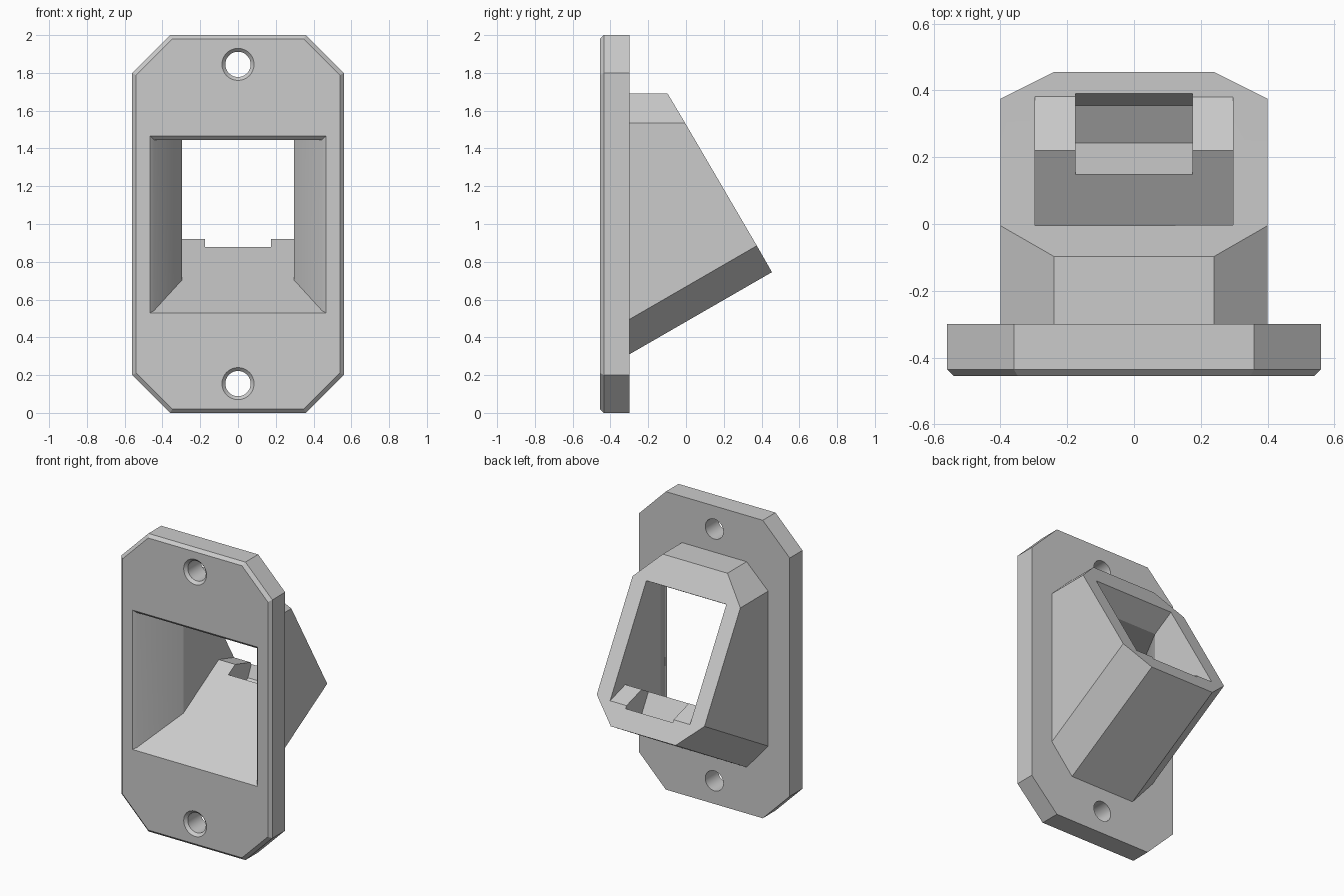
import bpy
import bmesh
from math import cos, sin, pi, tan, radians

default = bpy.data.objects.get("Cube")
if default:
    bpy.data.objects.remove(default, do_unlink=True)

grey = bpy.data.materials.new("light grey plastic")
grey.use_nodes = True
COLOUR = (0.6, 0.6, 0.6, 1)
grey.diffuse_color = COLOUR
grey.node_tree.nodes["Principled BSDF"].inputs["Base Color"].default_value = COLOUR


def loft(name, rings):
    """Closed solid through rings of matching (x, y, z) points."""
    bm = bmesh.new()
    loops = [[bm.verts.new(p) for p in ring] for ring in rings]
    n = len(loops[0])
    for a, b in zip(loops, loops[1:]):
        for i in range(n):
            j = (i + 1) % n
            bm.faces.new((a[i], a[j], b[j], b[i]))
    bm.faces.new(loops[0])
    bm.faces.new(loops[-1])
    bmesh.ops.recalc_face_normals(bm, faces=bm.faces)
    mesh = bpy.data.meshes.new(name)
    bm.to_mesh(mesh)
    bm.free()
    mesh.materials.append(grey)
    obj = bpy.data.objects.new(name, mesh)
    bpy.context.collection.objects.link(obj)
    return obj


def mirrored(half):
    """Mirror right-hand points, listed top to bottom, into a full ring."""
    return half + [(-x, y, z) for x, y, z in reversed(half)]


def octagon(y, w, low, high, cut):
    return mirrored([(w - cut, y, high), (w, y, high - cut),
                     (w, y, low + cut), (w - cut, y, low)])


def rectangle(y, w, low, high):
    return mirrored([(w, y, high), (w, y, low)])


def prism(name, w, profile):
    return loft(name, [[(x, y, z) for y, z in profile] for x in (-w, w)])


def circle(y, r, zc, n=32):
    return [(r * cos(2 * pi * i / n), y, zc + r * sin(2 * pi * i / n)) for i in range(n)]


def combine(target, other, operation):
    mod = target.modifiers.new(operation.title(), "BOOLEAN")
    mod.operation = operation
    mod.solver = "EXACT"
    mod.object = other
    bpy.ops.object.select_all(action="DESELECT")
    bpy.context.view_layer.objects.active = target
    target.select_set(True)
    bpy.ops.object.modifier_apply(modifier=mod.name)
    bpy.data.objects.remove(other, do_unlink=True)


FRONT, BACK = -0.455, -0.30
SLOPE = tan(radians(30))

# Wall plate with cut corners and a bevelled front edge
mount = loft("angled_wall_mount", [
    octagon(FRONT, 0.54, 0.02, 1.98, 0.192),
    octagon(FRONT + 0.02, 0.56, 0, 2, 0.20),
    octagon(BACK, 0.56, 0, 2, 0.20)])

# Housing: level top, sloping underside, tilted rear face
root = BACK - 0.02
drop = 0.02 * SLOPE
housing = loft("housing", [
    mirrored([(0.24, root, 1.69), (0.40, root, 1.535),
              (0.40, root, 0.495 - drop), (0.24, root, 0.31 - drop)]),
    mirrored([(0.24, -0.097, 1.69), (0.40, -0.005, 1.535),
              (0.40, 0.375, 0.885), (0.24, 0.455, 0.745)])])
combine(mount, housing, "UNION")

# Funnel opening in the front, with a small bevel at the mouth
funnel = loft("funnel_cutter", [
    rectangle(FRONT - 0.02, 0.485, 0.518, 1.485),
    rectangle(FRONT + 0.02, 0.445, 0.541, 1.445),
    rectangle(-0.155, 0.297, 0.703, 1.445)])
combine(mount, funnel, "DIFFERENCE")

# Slanted socket through the rear face, with a sill at the bottom
socket = prism("socket_cutter", 0.297, [
    (-0.16, 0.70), (0.22, 0.92), (0.38, 0.873), (0.5, 0.838),
    (0.5, 1.823), (-0.16, 1.442)])
combine(mount, socket, "DIFFERENCE")

# Latch notch in the sill
notch = prism("notch_cutter", 0.175, [
    (0.10, 0.961), (0.147, 0.88), (0.243, 0.714), (0.355, 0.779),
    (0.39, 0.855), (0.45, 0.985), (0.2, 1.1)])
combine(mount, notch, "DIFFERENCE")

# Countersunk screw holes
for z in (0.155, 1.845):
    hole = loft("screw_hole_cutter", [
        circle(FRONT - 0.02, 0.105, z), circle(FRONT + 0.018, 0.067, z),
        circle(BACK + 0.05, 0.067, z)])
    combine(mount, hole, "DIFFERENCE")

bpy.ops.object.shade_smooth_by_angle(angle=radians(20))
